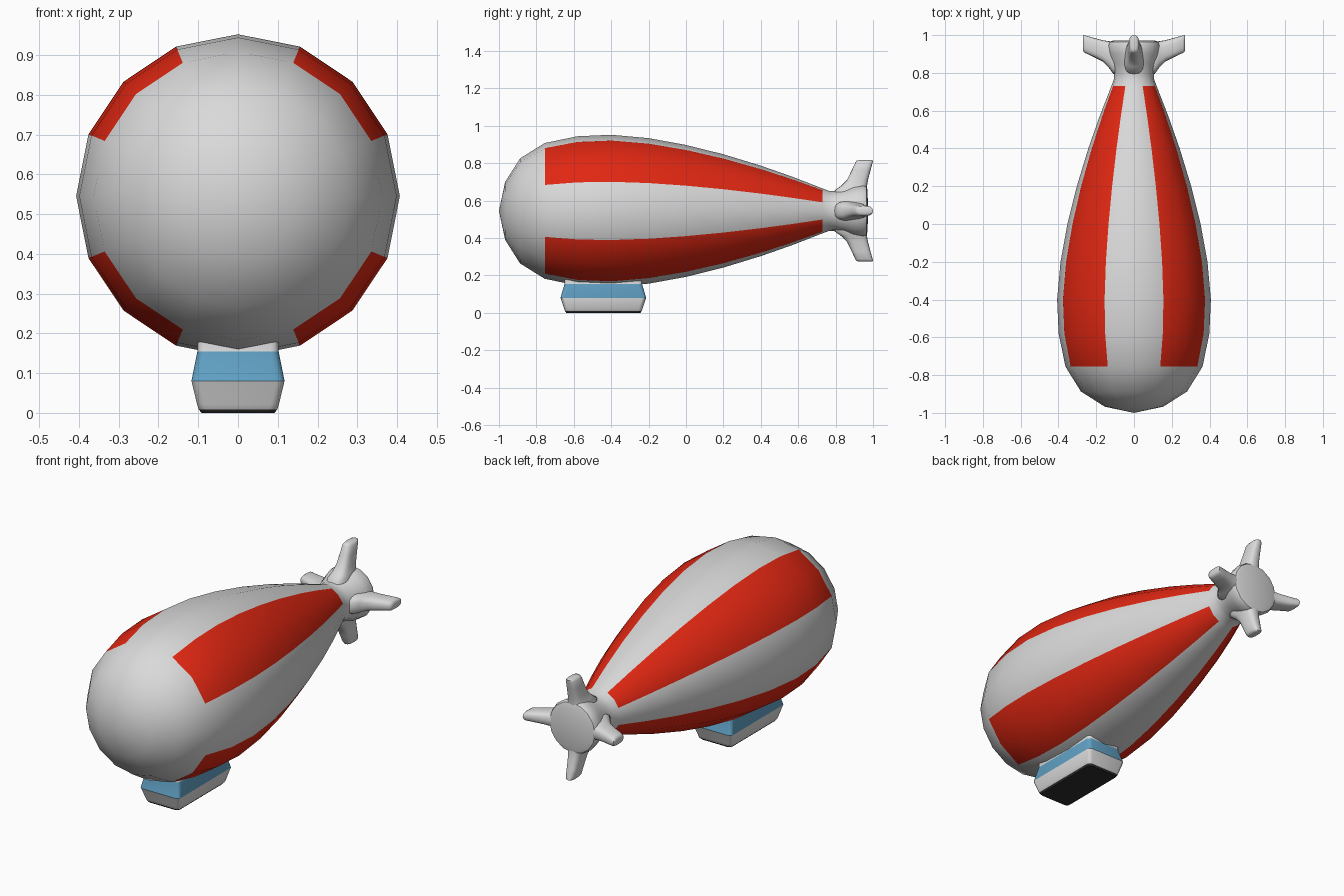
import bpy, bmesh, math
from mathutils import Vector

if "Cube" in bpy.data.objects:
    bpy.data.objects.remove(bpy.data.objects["Cube"])


def material(name, rgb):
    m = bpy.data.materials.new(name)
    m.diffuse_color = (*rgb, 1)
    m.use_nodes = True
    m.node_tree.nodes["Principled BSDF"].inputs["Base Color"].default_value = m.diffuse_color
    return m


GREY = material("light grey", (0.70, 0.70, 0.70))
RED = material("red", (0.75, 0.02, 0.006))
BLUE = material("window blue", (0.12, 0.36, 0.56))
BLACK = material("black", (0.03, 0.027, 0.028))
CZ = 0.545      # height of the hull axis
SIDES = 16


def loft(name, rings, mats, pick=lambda ring, side: 0, caps=(0, 0), angle=40):
    """Skin a list of closed rings; pick() gives the material of each face."""
    bm = bmesh.new()
    loops = [[bm.verts.new(p) for p in ring] for ring in rings]
    n = len(loops[0])
    for i in range(len(loops) - 1):
        for k in range(n):
            j = (k + 1) % n
            f = bm.faces.new((loops[i][k], loops[i][j], loops[i + 1][j], loops[i + 1][k]))
            f.material_index = pick(i, k)
    for loop, mi in ((loops[0], caps[0]), (loops[-1], caps[1])):
        if (loop[0].co - loop[n // 2].co).length > 1e-4:
            bm.faces.new(loop).material_index = mi
    bmesh.ops.remove_doubles(bm, verts=bm.verts, dist=1e-5)
    bmesh.ops.recalc_face_normals(bm, faces=bm.faces)
    me = bpy.data.meshes.new(name)
    bm.to_mesh(me)
    bm.free()
    for m in mats:
        me.materials.append(m)
    me.shade_smooth()
    me.set_sharp_from_angle(angle=math.radians(angle))
    ob = bpy.data.objects.new(name, me)
    bpy.context.collection.objects.link(ob)
    return ob


# Hull: nose, striped body and flared tail as one turned profile (y, radius)
nose = [(-1.0, 0), (-0.967, 0.155), (-0.887, 0.281), (-0.755, 0.363)]
body = [(-0.58, 0.399), (-0.40, 0.407)]
for y in (-0.2, 0.0, 0.2, 0.4, 0.57, 0.73):
    body.append((y, 0.407 - 0.287 * ((y + 0.4) / 1.13) ** 1.6))
tail = [(0.765, 0.107), (0.80, 0.106), (0.85, 0.118), (0.90, 0.135),
        (0.945, 0.142), (0.964, 0.134), (0.971, 0.11), (0.973, 0)]
profile = nose + body + tail
first, last = len(nose) - 1, len(nose) + len(body) - 1


def hull_ring(y, r):
    step = 2 * math.pi / SIDES
    return [(r * math.sin(k * step), y, CZ + r * math.cos(k * step)) for k in range(SIDES)]


loft("hull", [hull_ring(y, r) for y, r in profile], (GREY, RED),
     lambda i, k: int(first <= i < last and k % 4 in (1, 2)))

# Tail fins: rounded sections (distance from axis, front y, back y, half thickness)
fin = [(0.06, 0.79, 0.96, 0.055), (0.11, 0.795, 0.966, 0.052), (0.135, 0.83, 0.968, 0.042),
       (0.165, 0.86, 0.973, 0.036), (0.215, 0.885, 0.986, 0.031), (0.258, 0.905, 0.998, 0.027),
       (0.268, 0.912, 1.0, 0.020), (0.271, 0.925, 0.99, 0.011)]


def fin_ring(d, y0, y1, t, out, across):
    pts = []
    for k in range(20):
        a = 2 * math.pi * k / 20
        c, s = math.cos(a), math.sin(a)
        u = math.copysign(abs(c) ** 0.7, c) * (y1 - y0) / 2
        v = math.copysign(abs(s) ** 0.7, s) * t
        pts.append(Vector((0, (y0 + y1) / 2 + u, CZ)) + out * d + across * v)
    return pts


for name, q in (("top", 0), ("right", 1), ("bottom", 2), ("left", 3)):
    a = q * math.pi / 2
    out = Vector((math.sin(a), 0, math.cos(a)))
    across = Vector((math.cos(a), 0, -math.sin(a)))
    loft(name + "_fin", [fin_ring(*s, out, across) for s in fin], (GREY,), angle=60)


# Gondola: rounded rectangles (z, half width, half length)
def box_ring(z, hx, hy, c=0.02):
    pts = []
    for q, (sx, sy) in enumerate(((1, 1), (-1, 1), (-1, -1), (1, -1))):
        for k in range(4):
            a = (q + k / 3) * math.pi / 2
            pts.append((sx * (hx - c) + c * math.cos(a),
                        -0.442 + sy * (hy - c) + c * math.sin(a), z))
    return pts


gondola = [(0.0, 0.092, 0.198), (0.009, 0.099, 0.205), (0.022, 0.103, 0.209),
           (0.08, 0.117, 0.229), (0.155, 0.102, 0.207), (0.19, 0.102, 0.207)]
bands = (1, 0, 0, 2, 0)     # black sole, grey tub, blue windows, grey collar
loft("gondola", [box_ring(*g) for g in gondola], (GREY, BLACK, BLUE),
     lambda i, k: bands[i], caps=(1, 0), angle=32)
